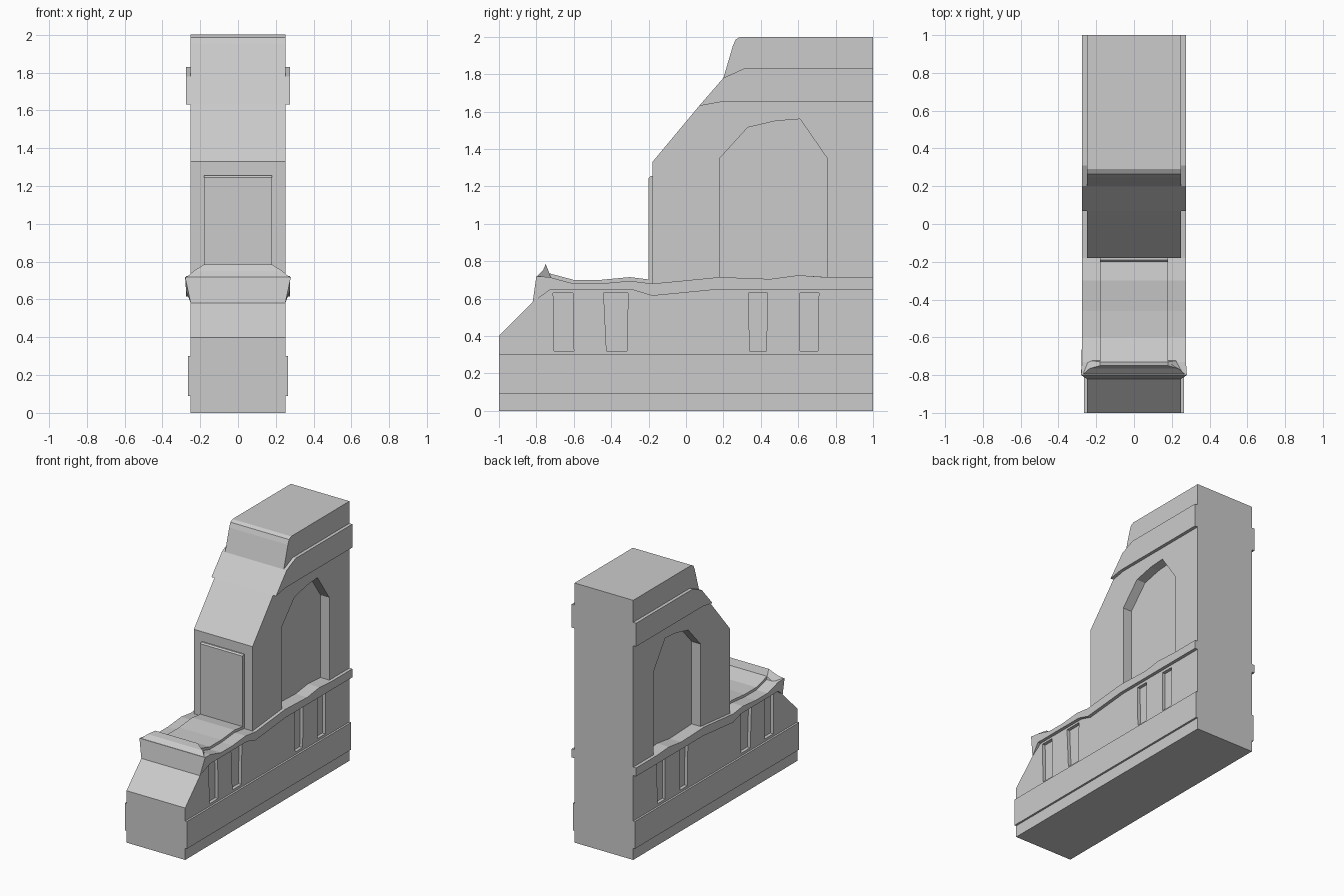
import bpy, bmesh


def prism(name, pts, w, x0=None):
    """Extrude a (y, z[, half width]) outline across x, from x0 (default: mirrored) to w."""
    bm = bmesh.new()
    left, right = [], []
    for p in pts:
        hw = p[2] if len(p) > 2 else w
        left.append(bm.verts.new((-hw if x0 is None else x0, p[0], p[1])))
        right.append(bm.verts.new((hw, p[0], p[1])))
    bm.faces.new(left)
    bm.faces.new(right[::-1])
    for i in range(len(pts)):
        j = (i + 1) % len(pts)
        bm.faces.new((left[i], right[i], right[j], left[j]))
    bmesh.ops.recalc_face_normals(bm, faces=bm.faces)
    me = bpy.data.meshes.new(name)
    bm.to_mesh(me)
    bm.free()
    ob = bpy.data.objects.new(name, me)
    bpy.context.collection.objects.link(ob)
    return ob


def cut(target, name, pts, depth):
    """Recess an outline into both sides of the wall."""
    for side in (-1, 1):
        c = prism(name, pts, side * 0.4, side * (0.25 - depth))
        c.hide_render = True
        c.hide_viewport = True
        m = target.modifiers.new(name, 'BOOLEAN')
        m.operation = 'DIFFERENCE'
        m.solver = 'EXACT'
        m.object = c


# Main stepped wall
ledge = [(-0.73, 0.715), (-0.6, 0.68), (-0.46, 0.68), (-0.3, 0.695), (-0.18, 0.68)]
body = prism("wall_body", [
    (-1, 0), (1, 0), (1, 2), (0.29, 2), (0.265, 1.985), (0.25, 1.95), (0.2, 1.78),
    (0.07, 1.63), (-0.18, 1.33)] + ledge[::-1] + [(-0.8, 0.72), (-0.82, 0.58), (-1, 0.4)], 0.25)

# Arched niche on each side, with a thin raised back panel
arch = [(0.18, 0.715), (0.45, 0.705), (0.6, 0.725), (0.755, 0.715),
        (0.755, 1.35), (0.61, 1.56), (0.48, 1.55), (0.33, 1.515), (0.18, 1.35)]
cut(body, "niche_cutter", arch, 0.075)
prism("niche_panel", [
    (0.205, 0.74), (0.45, 0.725), (0.61, 0.75), (0.73, 0.74),
    (0.73, 1.345), (0.6, 1.535), (0.48, 1.525), (0.34, 1.495), (0.205, 1.345)], 0.18)

# Slots in the lower wall
for y0, y1, b0, b1 in ((-0.71, -0.605, -0.705, -0.6), (-0.44, -0.31, -0.425, -0.315),
                       (0.335, 0.435, 0.34, 0.43), (0.61, 0.71, 0.61, 0.705)):
    cut(body, "slot_cutter", [(b0, 0.32), (b1, 0.32), (y1, 0.63), (y0, 0.63)], 0.025)

# Projecting bands
prism("base_band", [(-1, 0.09), (1, 0.09), (1, 0.3), (-1, 0.3)], 0.265)
prism("upper_band", [(0.07, 1.63), (0.18, 1.65), (1, 1.65), (1, 1.83),
                     (0.31, 1.83), (0.2, 1.78)], 0.275)
prism("wavy_band", [(-0.82, 0.58, 0.25), (-0.73, 0.645), (-0.28, 0.645), (-0.18, 0.615),
                    (0.18, 0.65), (1, 0.65), (1, 0.715), (0.75, 0.715), (0.6, 0.725),
                    (0.45, 0.705), (0.18, 0.715)] + ledge[::-1] + [(-0.8, 0.72, 0.28)], 0.275)

# Raised panels on the ledge and on the front face
prism("ledge_panel", [(-0.75, 0.66)] + [(y, z + 0.02) for y, z in ledge] + [(-0.18, 0.66)], 0.18)
prism("front_panel", [(-0.2, 0.68), (-0.17, 0.68), (-0.17, 1.255), (-0.19, 1.255),
                      (-0.2, 1.245)], 0.18)

# Pointed lip along the front of the ledge, sloping down at its ends
prism("front_lip", [(-0.8, 0.715, 0.275), (-0.765, 0.75, 0.235), (-0.75, 0.785, 0.18),
                    (-0.73, 0.735, 0.18), (-0.72, 0.7, 0.25)], 0.25)
